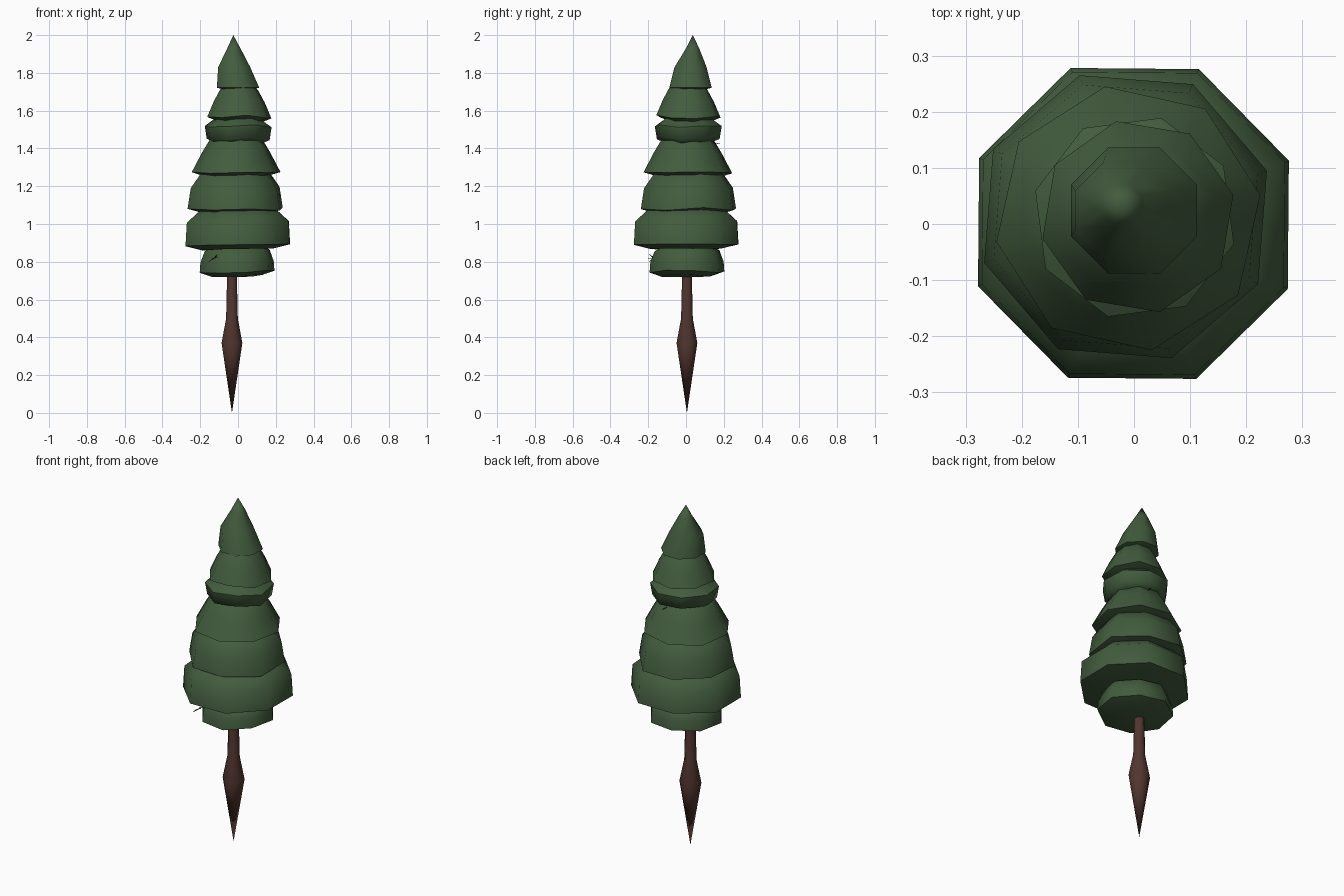
import bpy, bmesh, math, random
from mathutils import Vector

if "Cube" in bpy.data.objects:
    bpy.data.objects.remove(bpy.data.objects["Cube"])

random.seed(4)


def material(name, rgb):
    m = bpy.data.materials.new(name)
    m.diffuse_color = (*rgb, 1)
    m.use_nodes = True
    m.node_tree.nodes["Principled BSDF"].inputs["Base Color"].default_value = m.diffuse_color
    return m


GREEN = material("pine green", (0.055, 0.108, 0.048))
BROWN = material("bark brown", (0.085, 0.036, 0.028))


def loft(name, rings, mat, sides=8, turn=22.5, jitter=0.0, angle=60):
    """Skin rings of (centre x, centre y, z, radius); both ends are closed."""
    bm = bmesh.new()
    angles = [math.radians(turn + 360 * i / sides) for i in range(sides)]
    wide = max(abs(math.cos(a)) for a in angles)
    deep = max(abs(math.sin(a)) for a in angles)
    wobble = [random.uniform(-jitter, jitter) for _ in angles]
    loops = []
    for cx, cy, z, r in rings:
        if r == 0:
            loops.append([bm.verts.new((cx, cy, z))])
            continue
        loops.append([bm.verts.new((cx + r * math.cos(a) / wide,
                                    cy + r * math.sin(a) / deep, z + w))
                      for a, w in zip(angles, wobble)])
    for low, high in zip(loops, loops[1:]):
        for i in range(sides):
            j = (i + 1) % sides
            quad = [low[i % len(low)], low[j % len(low)],
                    high[j % len(high)], high[i % len(high)]]
            bm.faces.new(list(dict.fromkeys(quad)))
    for end in (loops[0], loops[-1]):
        if len(end) > 2:
            bm.faces.new(end)
    bmesh.ops.recalc_face_normals(bm, faces=bm.faces)
    mesh = bpy.data.meshes.new(name)
    bm.to_mesh(mesh)
    bm.free()
    mesh.materials.append(mat)
    obj = bpy.data.objects.new(name, mesh)
    bpy.context.collection.objects.link(obj)
    bpy.ops.object.select_all(action='DESELECT')
    bpy.context.view_layer.objects.active = obj
    obj.select_set(True)
    bpy.ops.object.shade_smooth_by_angle(angle=math.radians(angle))
    return obj


# Trunk: pointed root, bulge, then a slim stem running into the foliage
profile = [(0, 0), (0.37, 0.055), (0.5, 0.031), (0.72, 0.026), (0.95, 0.022)]
loft("trunk", [(-0.032, 0.005, z, r) for z, r in profile], BROWN)


def tier(name, turn, cx, cy, rim, shoulder, top):
    """Skirt of foliage; rim, shoulder and top are (z, radius)."""
    under = (rim[0] - 0.022, rim[1] * 0.68)
    cap = (top[0] + 0.045, top[1] * 0.5)
    rings = [(cx, cy, z, r) for z, r in (under, rim, shoulder, top, cap)]
    loft(name, rings, GREEN, turn=turn, jitter=0.009)


# Foliage tiers, bottom to top
tier("foliage_bottom", 12, -0.005, 0.005, (0.748, 0.198), (0.80, 0.194), (0.86, 0.172))
tier("foliage_widest", 22, -0.001, 0.001, (0.887, 0.277), (1.01, 0.27), (1.065, 0.21))
tier("foliage_lower", 18, -0.015, 0.013, (1.08, 0.252), (1.19, 0.235), (1.265, 0.183))
tier("foliage_middle", 10, -0.01, 0.01, (1.267, 0.235), (1.37, 0.181), (1.435, 0.142))
tier("foliage_ring", 30, 0.001, 0.012, (1.452, 0.166), (1.52, 0.177), (1.553, 0.132))
tier("foliage_upper", 13, 0.007, 0.013, (1.567, 0.17), (1.65, 0.135), (1.715, 0.1))

# Leaning tip
loft("foliage_tip", [(0, 0.024, 1.71, 0.075), (0, 0.024, 1.722, 0.112),
                     (-0.02, 0.024, 1.83, 0.085), (-0.022, 0.035, 1.93, 0.035),
                     (-0.025, 0.036, 2.0, 0)], GREEN)


# Tiny bare twigs poking out of the foliage
def twig(name, start, end, radius=0.003):
    a, b = Vector(start), Vector(end)
    bpy.ops.mesh.primitive_cone_add(vertices=5, radius1=radius, radius2=radius * 0.4,
                                    depth=(b - a).length, location=(a + b) / 2)
    obj = bpy.context.object
    obj.name = name
    obj.rotation_euler = (b - a).to_track_quat('Z', 'Y').to_euler()
    obj.data.materials.append(BROWN)


twig("twig_stem", (-0.10, -0.12, 0.83), (-0.14, -0.20, 0.815))
twig("twig_fork_up", (-0.125, -0.17, 0.82), (-0.11, -0.195, 0.84))
twig("twig_fork_down", (-0.125, -0.17, 0.82), (-0.155, -0.195, 0.80))
twig("twig_back", (0.02, 0.12, 1.43), (0.03, 0.18, 1.425))
